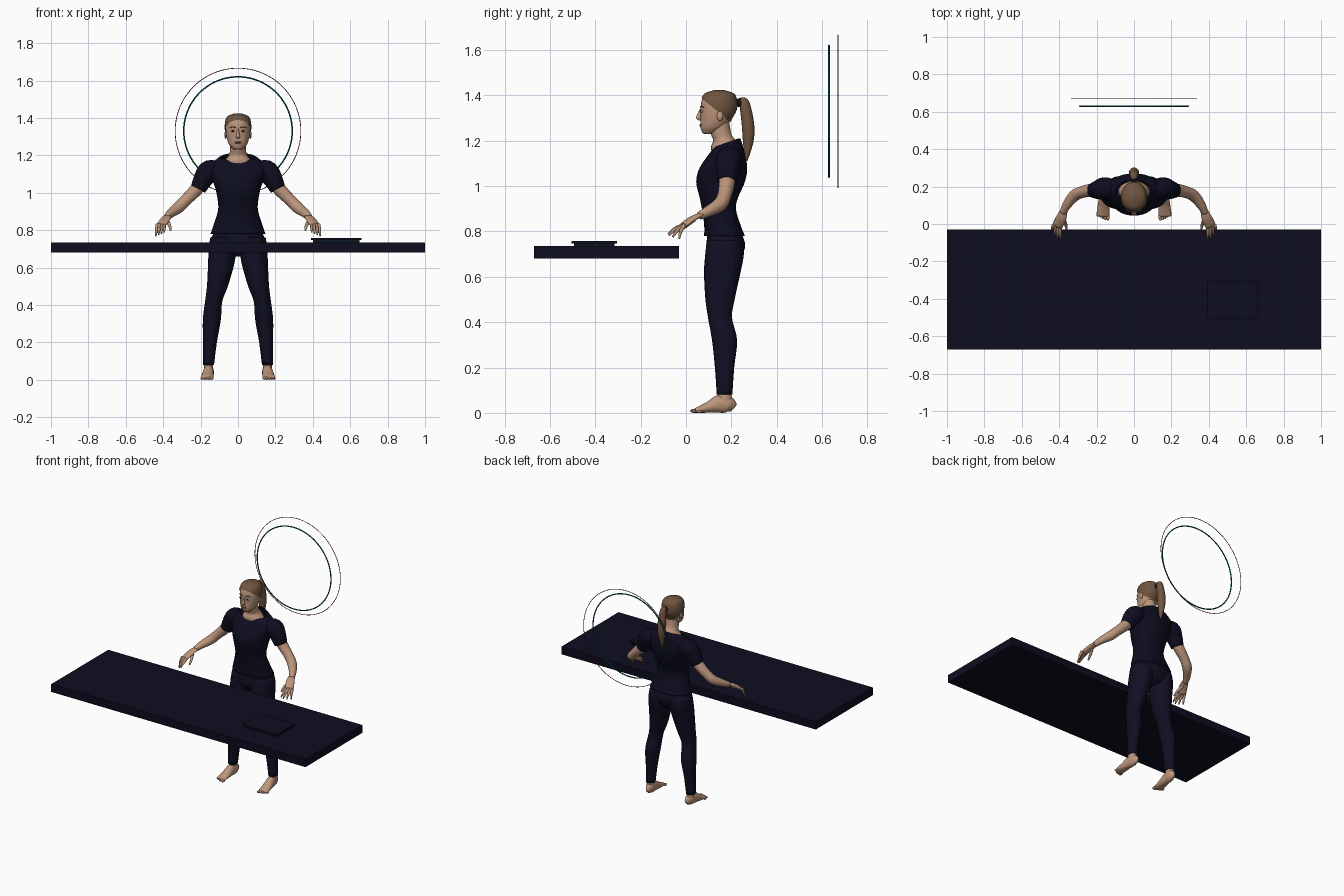
import bpy, bmesh, math
from mathutils import Vector

cube = bpy.data.objects.get("Cube")
if cube:
    bpy.data.objects.remove(cube)


def material(name, red, green, blue):
    mat = bpy.data.materials.new(name)
    mat.use_nodes = True
    colour = (red, green, blue, 1)
    mat.diffuse_color = colour
    mat.node_tree.nodes["Principled BSDF"].inputs["Base Color"].default_value = colour
    return mat


NAVY = material("navy", .004, .004, .014)
INDIGO = material("dark_indigo", .005, .005, .017)
SKIN = material("skin", .5, .3, .2)
HAIR = material("brown_hair", .16, .09, .05)
BLACK = material("black", .005, .005, .008)
TEAL = material("teal", 0, .12, .15)
CRIMSON = material("crimson", .25, .01, .06)
LIPS = material("lips", .36, .16, .12)
WHITE = material("eye_white", .5, .5, .5)
SLATE = material("dark_slate", .004, .009, .016)


def finish(name, bm, mat, smooth=True):
    bmesh.ops.recalc_face_normals(bm, faces=bm.faces)
    mesh = bpy.data.meshes.new(name)
    bm.to_mesh(mesh)
    bm.free()
    mesh.materials.append(mat)
    for face in mesh.polygons:
        face.use_smooth = smooth
    bpy.context.collection.objects.link(bpy.data.objects.new(name, mesh))


def spline(rows, steps=4):
    """Catmull-Rom curve through the section rows."""
    rows = [Vector(row) for row in rows]
    padded = [rows[0], *rows, rows[-1]]
    curve = []
    for before, start, end, after in zip(padded, padded[1:], padded[2:], padded[3:]):
        leave, arrive = (end - before) / 2, (after - start) / 2
        for k in range(steps):
            t = k / steps
            blend = t * t * (3 - 2 * t)
            curve.append(start.lerp(end, blend) + leave * t * (1 - t) ** 2
                         - arrive * t * t * (1 - t))
    return curve + [rows[-1]]


def loft(name, rows, mat, level=True, sides=24, power=1, cut=None):
    """Skin over ellipses (x, y, z, rx, ry): level slices, or slices square to the path."""
    rows = spline(rows)
    points = [Vector(row[:3]) for row in rows]
    bm = bmesh.new()
    rings = []
    for i, (point, row) in enumerate(zip(points, rows)):
        across, deep = Vector((1, 0, 0)), Vector((0, 1, 0))
        if not level:
            ahead = points[min(i + 1, len(points) - 1)]
            along = (ahead - points[max(i - 1, 0)]).normalized()
            across = along.cross(Vector((0, 0, 1))).normalized()
            deep = across.cross(along)
        ring = []
        for k in range(sides):
            angle = math.tau * k / sides
            c, s = (math.copysign(abs(q) ** power, q) for q in (math.cos(angle), math.sin(angle)))
            ring.append(bm.verts.new(point + across * c * row[3] + deep * s * row[4]))
        rings.append(ring)
    for low, high in zip(rings, rings[1:]):
        for k in range(sides):
            bm.faces.new((low[k], low[k - 1], high[k - 1], high[k]))
    bm.faces.new(rings[0])
    bm.faces.new(rings[-1])
    if cut:
        bmesh.ops.bisect_plane(bm, geom=bm.verts[:] + bm.edges[:] + bm.faces[:],
                               plane_co=cut[0], plane_no=cut[1], clear_outer=True)
    finish(name, bm, mat)


def body(name, rows, mat, grow=0, **options):
    """Central part from level slices (z, front, back, half width)."""
    loft(name, [(0, (front + back) / 2, z, half + grow, (back - front) / 2 + grow)
                for z, front, back, half in rows], mat, **options)


def tube(name, side, rows, mat, depth=1, **options):
    """Limb along (x, y, z, radius) on one side of the figure."""
    loft(name, [(side * x, y, z, r, r * depth) for x, y, z, r in rows], mat, **options)


def box(name, low, high, mat):
    bm = bmesh.new()
    bmesh.ops.create_cube(bm, size=1)
    for vert in bm.verts:
        vert.co = [a if q < 0 else b for a, b, q in zip(low, high, vert.co)]
    finish(name, bm, mat, smooth=False)


def ball(name, centre, radii, mat):
    bm = bmesh.new()
    bmesh.ops.create_uvsphere(bm, u_segments=16, v_segments=10, radius=1)
    for vert in bm.verts:
        vert.co = [c + r * q for c, r, q in zip(centre, radii, vert.co)]
    finish(name, bm, mat)


def halo(name, y, radius, thickness, mat):
    bpy.ops.mesh.primitive_torus_add(major_segments=96, minor_segments=8, major_radius=radius,
                                     minor_radius=thickness, location=(0, y, 1.33),
                                     rotation=(math.pi / 2, 0, 0))
    ring = bpy.context.object
    ring.name = name
    ring.data.materials.append(mat)
    bpy.ops.object.shade_smooth()


# Table, pad and the two rings behind the figure
box("table_top", (-1, -.67, .68), (1, -.03, .735), NAVY)
box("pad_base", (.4, -.495, .735), (.65, -.315, .75), SLATE)
box("pad_top", (.39, -.505, .747), (.66, -.305, .758), NAVY)
halo("inner_ring", .63, .29, .004, TEAL)
halo("outer_ring", .67, .336, .002, CRIMSON)

# Shirt with a sloping neckline, neck, and hips of the trousers
body("shirt", [(.78, .08, .26, .147), (.83, .08, .24, .13), (.9, .07, .22, .108),
               (.95, .06, .23, .107), (1.02, .045, .26, .12), (1.08, .06, .27, .14),
               (1.14, .1, .26, .15), (1.18, .13, .25, .115), (1.21, .14, .24, .07)],
     NAVY, power=.88, sides=32, cut=((0, .13, 1.175), (0, -.35, 1)))
body("neck", [(1.13, .12, .23, .085), (1.17, .11, .23, .073), (1.2, .12, .22, .05),
              (1.23, .11, .2, .043), (1.29, .1, .19, .043)], SKIN)
body("trouser_hips", [(.66, .12, .22, .05), (.7, .09, .25, .135), (.75, .09, .26, .145),
                      (.82, .1, .23, .11)], INDIGO, sides=32)

for side, tag in ((1, "left_"), (-1, "right_")):
    # Trouser leg, ankle, foot and toes
    tube(tag + "trouser_leg", side,
         [(.08, .17, .76, .068), (.083, .17, .7, .074), (.09, .16, .62, .07), (.11, .15, .5, .056),
          (.13, .15, .42, .046), (.14, .17, .32, .048), (.15, .17, .2, .037),
          (.158, .17, .08, .03)], INDIGO, depth=1.15)
    tube(tag + "ankle", side, [(.157, .17, .03, .025), (.157, .17, .1, .024)], SKIN, depth=1.3)
    steps = ((.21, .01, .04), (.19, .025, .07), (.15, .028, .08), (.1, .032, .05), (.04, .034, .02))
    loft(tag + "foot", [(side * (.17 - y / 12), y, height / 2, width, height / 2)
                        for y, width, height in steps], SKIN, level=False)
    for i in range(5):
        size = .009 - i / 1500
        ball(f"{tag}toe_{i + 1}", (side * (.14 + i / 75), .036 + i * i / 700, size),
             (size, size * 2, size), SKIN)

    # Sleeve, arm and palm
    tube(tag + "sleeve", side, [(.09, .18, 1.12, .045), (.15, .19, 1.115, .06),
                                (.182, .185, 1.08, .054), (.213, .18, 1.02, .042)],
         NAVY, level=False)
    tube(tag + "arm", side, [(.18, .18, 1.07, .037), (.23, .18, 1.01, .035), (.28, .17, .96, .031),
                             (.32, .15, .92, .031), (.36, .1, .89, .024), (.38, .06, .87, .018)],
         SKIN, level=False)
    tube(tag + "palm", side, [(.375, .07, .875, .02), (.39, .03, .857, .028),
                              (.41, -.01, .828, .028)], SKIN, depth=.45, level=False)

    # Fingers fan out from the outer edge of the palm
    for i, finger in enumerate(("little", "ring", "middle", "index")):
        knuckle = Vector((side * (.432 - i / 80), -.005, .83))
        tip = Vector((side * (.44 - i / 65), -.03 - .05 * math.sin(i * .6), .768 + i / 140))
        bend = knuckle.lerp(tip, .5) + Vector((0, -.005, .004))
        loft(tag + finger + "_finger", [(*knuckle, .009, .009), (*bend, .008, .008),
                                        (*tip, .004, .004)], SKIN, level=False, sides=10)
    tube(tag + "thumb", side, [(.38, .035, .853, .01), (.366, 0, .826, .009), (.36, -.03, .8, .005)],
         SKIN, level=False, sides=10)

    # Ear, eye and eyebrow
    ball(tag + "ear", (side * .066, .15, 1.31), (.007, .014, .022), SKIN)
    ball(tag + "eye", (side * .027, .07, 1.33), (.012, .006, .006), WHITE)
    ball(tag + "iris", (side * .027, .065, 1.33), (.005, .003, .005), BLACK)
    tube(tag + "eyebrow", side, [(.012, .063, 1.347, .002), (.028, .068, 1.352, .003),
                                 (.044, .079, 1.347, .002)], HAIR, level=False, sides=8)

# Head, with a hair shell trimmed along the hairline
skull = [(1.23, .08, .12, .02), (1.24, .07, .146, .033), (1.262, .064, .176, .05),
         (1.3, .064, .2, .061), (1.34, .064, .22, .066), (1.38, .07, .22, .064),
         (1.405, .09, .205, .05), (1.42, .135, .155, .01)]
body("head", skull, SKIN, sides=32)
body("hair", [(z + (z > 1.4) * .005, *rest) for z, *rest in skull], HAIR, grow=.005, sides=32,
     cut=((0, .075, 1.383), (0, -1, -1.2)))

# Nose and lips
body("nose", [(1.34, .06, .07, .005), (1.32, .052, .07, .007), (1.3, .044, .07, .012),
              (1.29, .055, .07, .008)], SKIN, sides=12)
ball("upper_lip", (0, .065, 1.271), (.02, .006, .004), LIPS)
ball("lower_lip", (0, .066, 1.264), (.016, .006, .004), LIPS)

# Ponytail and its band
ball("hair_band", (0, .236, 1.368), (.018, .017, .02), BLACK)
body("ponytail", [(1.39, .24, .26, .008), (1.37, .235, .28, .02), (1.28, .245, .3, .027),
                  (1.21, .25, .3, .024), (1.15, .255, .285, .014), (1.11, .26, .27, .004)], HAIR)
